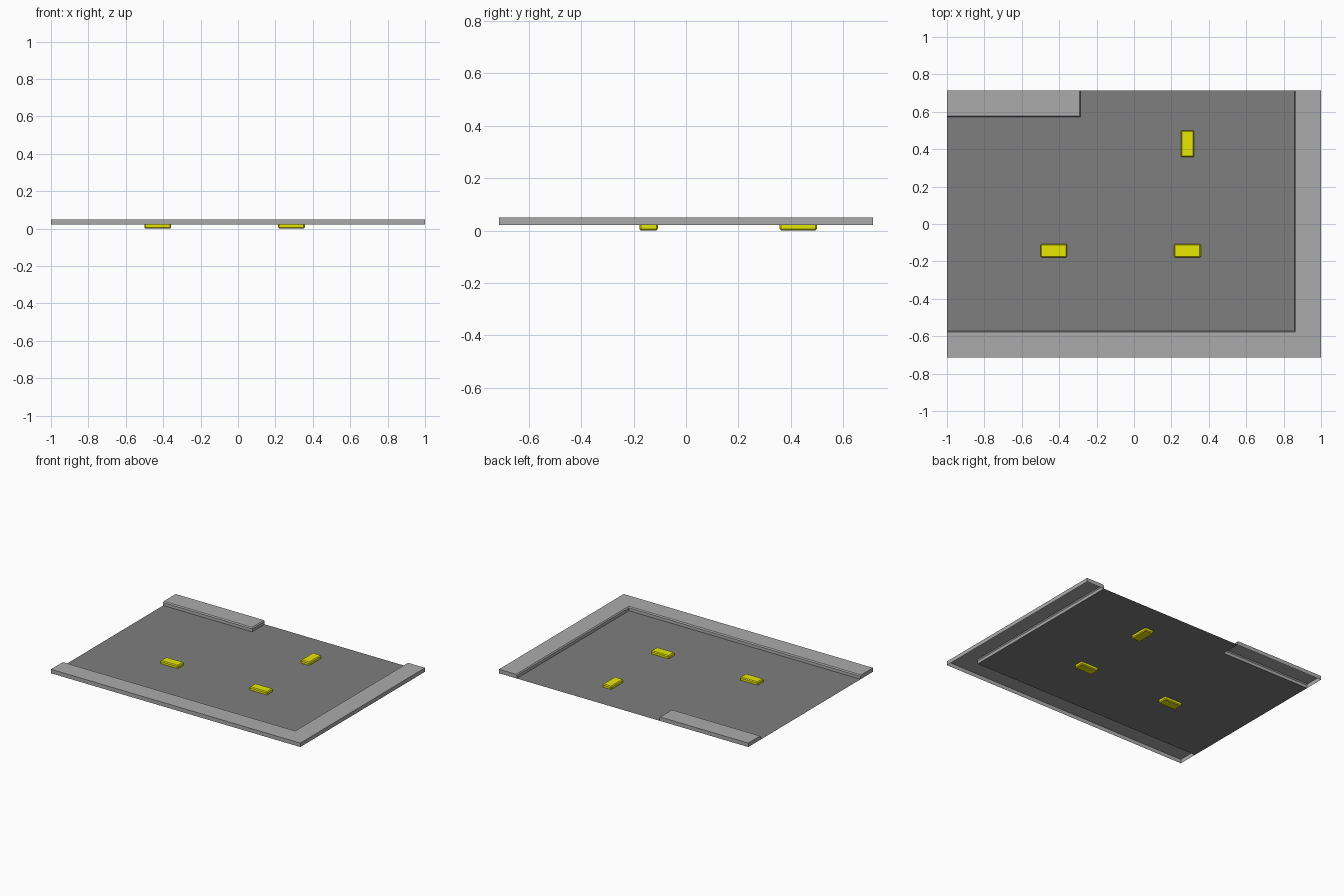
import bpy, bmesh
from math import pi

if "Cube" in bpy.data.objects:
    bpy.data.objects.remove(bpy.data.objects["Cube"])

U = 1 / 7             # tile module: the tile is 14 x 10 modules
W, D = 1.0, 5 * U     # half width and half depth
ROAD_Z, TOP_Z = 0.0214, 0.05


def material(name, rgb):
    m = bpy.data.materials.new(name)
    m.diffuse_color = (*rgb, 1)
    m.use_nodes = True
    m.node_tree.nodes["Principled BSDF"].inputs["Base Color"].default_value = m.diffuse_color
    return m


def finish(bm, name, mat):
    me = bpy.data.meshes.new(name)
    bm.to_mesh(me)
    bm.free()
    me.materials.append(mat)
    ob = bpy.data.objects.new(name, me)
    bpy.context.collection.objects.link(ob)
    return ob


def polygon(bm, outline, z):
    return bm.faces.new([bm.verts.new((x, y, z)) for x, y in outline])


def sidewalk(name, outline, mat):
    """Raised slab, open underneath, with a chamfered edge along the kerb."""
    bm = bmesh.new()
    base = polygon(bm, outline, ROAD_Z)
    ext = bmesh.ops.extrude_face_region(bm, geom=[base], use_keep_orig=True)
    top = [v for v in ext["geom"] if isinstance(v, bmesh.types.BMVert)]
    bmesh.ops.translate(bm, verts=top, vec=(0, 0, TOP_Z - ROAD_Z))
    bmesh.ops.recalc_face_normals(bm, faces=bm.faces)
    bmesh.ops.delete(bm, geom=[f for f in bm.faces
                               if f.calc_center_median().z < ROAD_Z + 1e-4],
                     context="FACES_ONLY")
    kerb = []
    for e in bm.edges:
        mid = (e.verts[0].co + e.verts[1].co) / 2
        if mid.z > TOP_Z - 1e-4 and abs(mid.x) < W - 0.01 and abs(mid.y) < D - 0.01:
            kerb.append(e)
    bmesh.ops.bevel(bm, geom=kerb, offset=0.007, segments=1, affect="EDGES")
    return finish(bm, name, mat)


def stud(name, x, y, mat, turn=0):
    """Small chamfered block set halfway into the road."""
    bm = bmesh.new()
    bmesh.ops.create_cube(bm, size=1)
    bmesh.ops.scale(bm, verts=bm.verts, vec=(U, U / 2, 2 * ROAD_Z))
    bmesh.ops.bevel(bm, geom=bm.edges[:], offset=0.006, segments=1, affect="EDGES")
    ob = finish(bm, name, mat)
    ob.location = (x, y, ROAD_Z)
    ob.rotation_euler.z = turn


asphalt = material("asphalt", (0.21, 0.21, 0.21))
concrete = material("concrete", (0.41, 0.41, 0.41))
yellow = material("yellow", (0.8, 0.8, 0.0))

# Road surface
bm = bmesh.new()
polygon(bm, [(-W, -4 * U), (6 * U, -4 * U), (6 * U, D), (-2 * U, D),
             (-2 * U, 4 * U), (-W, 4 * U)], ROAD_Z)
finish(bm, "road_surface", asphalt)

# Sidewalks
sidewalk("corner_sidewalk", [(-W, -D), (W, -D), (W, D), (6 * U, D),
                             (6 * U, -4 * U), (-W, -4 * U)], concrete)
sidewalk("back_sidewalk", [(-W, 4 * U), (-2 * U, 4 * U), (-2 * U, D), (-W, D)],
         concrete)

# Lane markers
stud("lane_marker_left", -3 * U, -U, yellow)
stud("lane_marker_right", 2 * U, -U, yellow)
stud("lane_marker_back", 2 * U, 3 * U, yellow, pi / 2)
